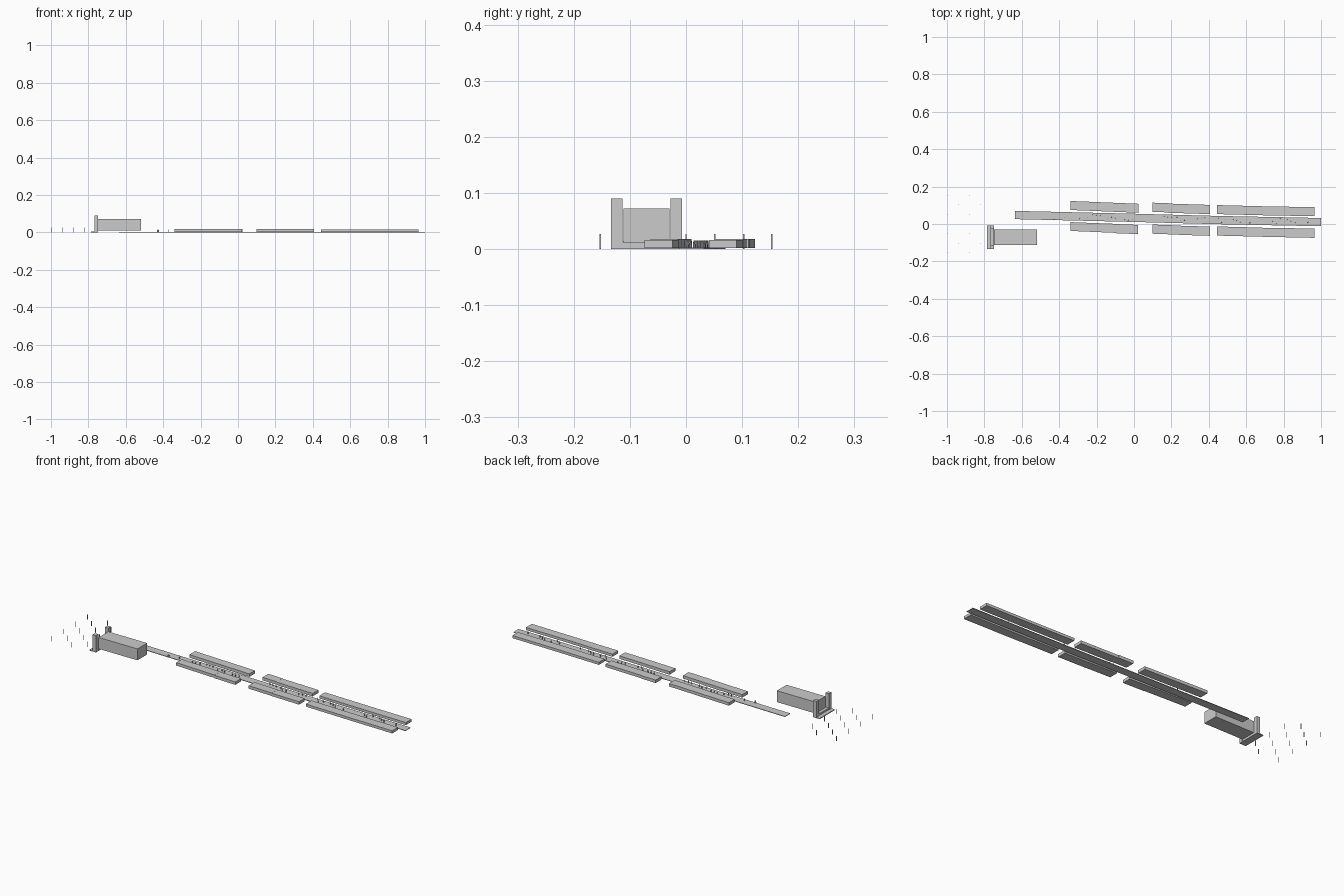
import bpy, bmesh, random
from mathutils import Vector

if "Cube" in bpy.data.objects:
    bpy.data.objects.remove(bpy.data.objects["Cube"])
random.seed(4)


def make(name, bm):
    me = bpy.data.meshes.new(name)
    bmesh.ops.recalc_face_normals(bm, faces=bm.faces)
    bm.to_mesh(me)
    bm.free()
    ob = bpy.data.objects.new(name, me)
    bpy.context.collection.objects.link(ob)
    return ob


def box(name, x0, x1, y0, y1, z0, z1):
    bm = bmesh.new()
    bmesh.ops.create_cube(bm, size=1)
    for v in bm.verts:
        v.co = Vector((x0 if v.co.x < 0 else x1,
                       y0 if v.co.y < 0 else y1,
                       z0 if v.co.z < 0 else z1))
    return make(name, bm)


def strip(name, stations, z0, z1):
    """Extruded band; each station is (x, y_low, y_high)."""
    bm = bmesh.new()
    outline = [(x, a) for x, a, b in stations] + [(x, b) for x, a, b in reversed(stations)]
    face = bm.faces.new([bm.verts.new((x, y, z0)) for x, y in outline])
    top = bmesh.ops.extrude_face_region(bm, geom=[face], use_keep_orig=True)
    for g in top["geom"]:
        if isinstance(g, bmesh.types.BMVert):
            g.co.z = z1
    return make(name, bm)


# Road, bending slightly along its length
road = [(-0.635, 0.048), (0.0, 0.033), (0.45, 0.021), (1.0, 0.010)]
strip("road", [(x, y - 0.022, y + 0.022) for x, y in road], 0.0, 0.003)


def road_y(x):
    for (xa, ya), (xb, yb) in zip(road, road[1:]):
        if x <= xb:
            return ya + (yb - ya) * (x - xa) / (xb - xa)
    return road[-1][1]


# Terraces of low buildings on both sides: (x, y_low, y_high)
terraces = {
    "north_terrace_1": ([(-0.34, 0.075, 0.123), (0.025, 0.060, 0.108)], 0.018),
    "north_terrace_2a": ([(0.10, 0.065, 0.114), (0.185, 0.062, 0.111)], 0.018),
    "north_terrace_2b": ([(0.185, 0.060, 0.109), (0.405, 0.053, 0.102)], 0.0175),
    "north_terrace_3": ([(0.445, 0.053, 0.101), (0.72, 0.046, 0.094), (0.965, 0.042, 0.090)], 0.016),
    "south_terrace_1a": ([(-0.34, -0.037, 0.010), (-0.105, -0.047, 0.001)], 0.018),
    "south_terrace_1b": ([(-0.105, -0.049, 0.000), (0.022, -0.054, -0.005)], 0.0175),
    "south_terrace_2a": ([(0.10, -0.052, -0.003), (0.24, -0.057, -0.008)], 0.018),
    "south_terrace_2b": ([(0.24, -0.058, -0.009), (0.405, -0.063, -0.014)], 0.0175),
    "south_terrace_3": ([(0.445, -0.062, -0.013), (0.72, -0.069, -0.021), (0.965, -0.074, -0.024)], 0.016),
}
for name, (st, h) in terraces.items():
    strip(name, st, 0.002, h)

# Great hall with its twin-tower gatehouse
box("hall", -0.748, -0.518, -0.111, -0.029, 0.011, 0.072)
box("gate_base", -0.787, -0.748, -0.134, -0.007, 0.0, 0.004)
box("gate_sill", -0.766, -0.750, -0.113, -0.028, 0.004, 0.014)
for side, y in (("south", -0.134), ("north", -0.028)):
    box(side + "_tower", -0.768, -0.748, y, y + 0.021, 0.004, 0.090)

# Slim posts in staggered rows on the forecourt
for i, x in enumerate((-0.9988, -0.94, -0.88, -0.82)):
    ys = (-0.153, -0.051, 0.051, 0.153) if i % 2 == 0 else (-0.103, 0.0, 0.103)
    for y in ys:
        box("forecourt_post", x - 0.0012, x + 0.0012, y - 0.0012, y + 0.0012, 0.0, 0.027)

# Small standing figures in clusters along the road
xs = [-0.43, -0.425, -0.37, 0.62, 0.93]
for cx in (-0.27, -0.2, -0.12, -0.03, 0.18, 0.25, 0.36, 0.47, 0.55, 0.76, 0.84):
    xs += [cx - 0.02, cx, cx + 0.02]
for i, x in enumerate(xs):
    y = road_y(x) + (random.uniform(-0.015, 0.015) if i > 1 else -0.02)
    bm = bmesh.new()
    for r, z0, z1 in ((0.0022, 0.003, 0.011), (0.0016, 0.011, 0.015)):
        c = bmesh.ops.create_cone(bm, cap_ends=True, segments=8, radius1=r, radius2=r * 0.8, depth=z1 - z0)
        bmesh.ops.translate(bm, verts=c["verts"], vec=(x, y, (z0 + z1) / 2))
    make("figure", bm)
